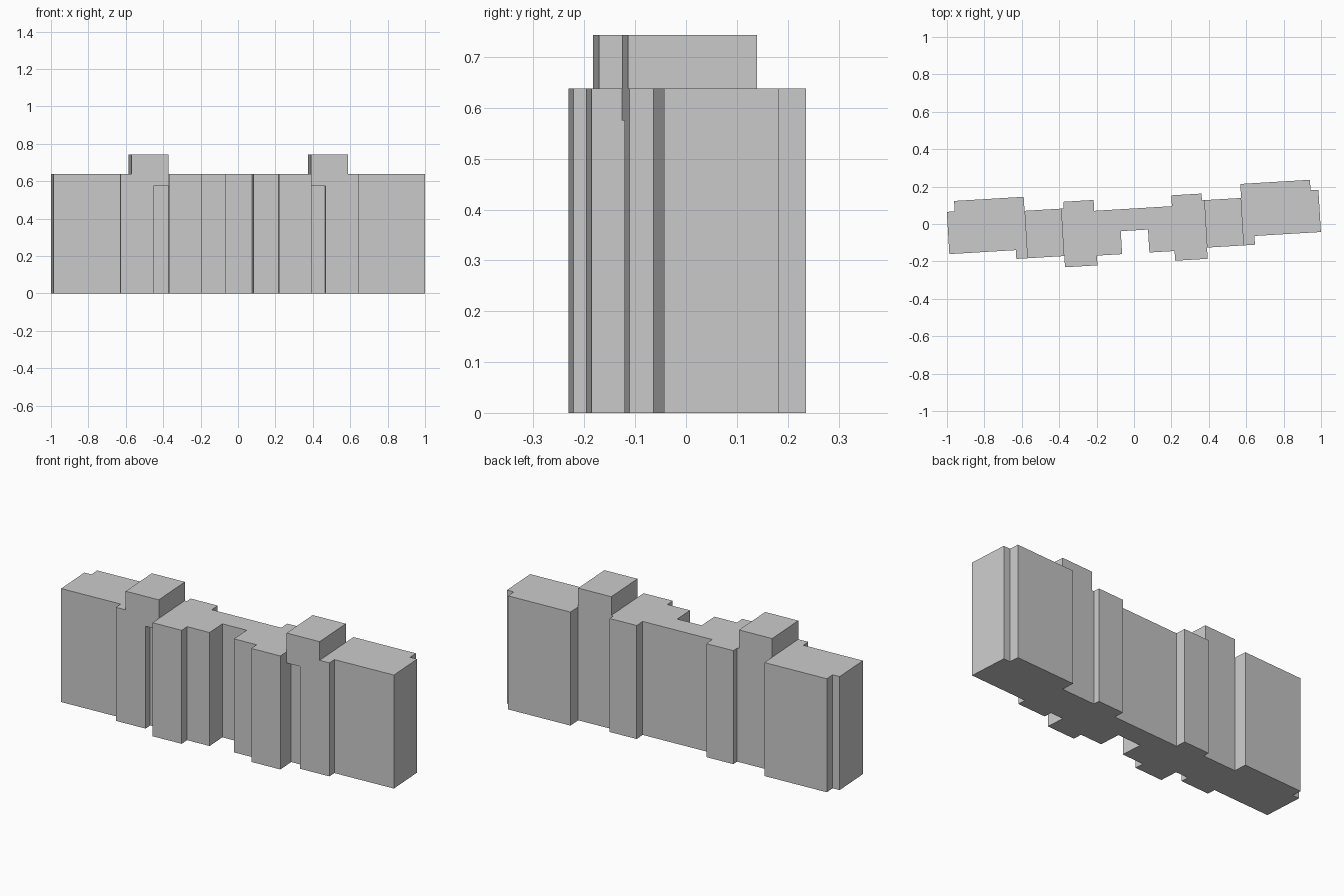
import bpy, bmesh, math
from mathutils import Matrix

cube = bpy.data.objects.get("Cube")
if cube:
    bpy.data.objects.remove(cube, do_unlink=True)

grey = bpy.data.materials.new("plain grey")
grey.use_nodes = True
colour = (0.6, 0.6, 0.6, 1)
grey.diffuse_color = colour
grey.node_tree.nodes["Principled BSDF"].inputs["Base Color"].default_value = colour

TURN = Matrix.Rotation(math.radians(3.4), 4, "Z")
CANOPY, ROOF, TOWER = 0.575, 0.638, 0.743
CORE, WALL, INNER, OUTER = 0.382, -0.149, 0.461, 0.58
RECESS = WALL + 0.045


def prism(name, outline, z0, z1):
    """Extrude a flat outline between two heights."""
    bm = bmesh.new()
    base = bm.faces.new([bm.verts.new((x, y, z0)) for x, y in outline])
    top = bmesh.ops.extrude_face_region(bm, geom=[base])["geom"]
    verts = [v for v in top if isinstance(v, bmesh.types.BMVert)]
    bmesh.ops.translate(bm, verts=verts, vec=(0, 0, z1 - z0))
    bmesh.ops.recalc_face_normals(bm, faces=bm.faces)
    bm.transform(TURN)
    mesh = bpy.data.meshes.new(name)
    bm.to_mesh(mesh)
    bm.free()
    mesh.materials.append(grey)
    obj = bpy.data.objects.new(name, mesh)
    bpy.context.collection.objects.link(obj)


def box(name, x0, x1, y0, y1, z0, z1):
    prism(name, [(x0, y0), (x1, y0), (x1, y1), (x0, y1)], z0, z1)


# Main block: half footprint from back middle to front middle, then mirrored
half = [
    (0.208, 0.083), (0.208, 0.141), (0.37, 0.141), (0.37, 0.105),
    (OUTER, 0.105), (OUTER, 0.18), (0.953, 0.18), (0.953, 0.124),
    (0.995, 0.124), (0.995, -0.102), (0.639, -0.102), (0.639, WALL),
    (INNER, WALL), (INNER, RECESS), (CORE, RECESS), (CORE, -0.209),
    (0.208, -0.209), (0.208, -0.157), (0.073, -0.157), (0.073, -0.034),
]
prism("main_block", half + [(-x, y) for x, y in reversed(half)], 0, ROOF)

# Stair towers on the roof and the overhangs above the entrance recesses
for side, s in (("left", 1), ("right", -1)):
    box(side + "_tower", s * CORE, s * OUTER, WALL, 0.105, ROOF, TOWER)
    box(side + "_entrance_overhang", s * CORE, s * INNER, WALL, RECESS, CANOPY, ROOF)
